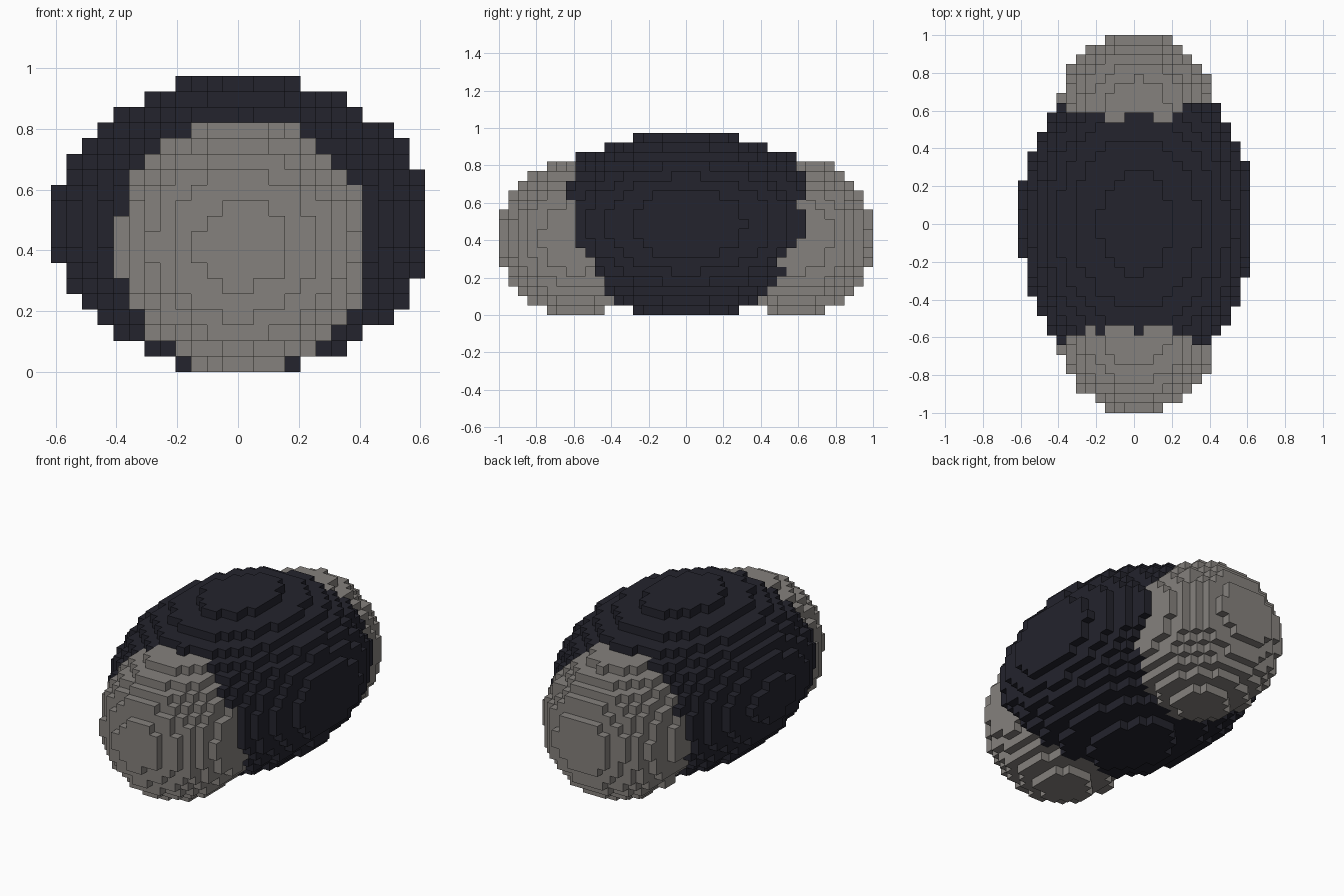
import bpy
import bmesh
from mathutils import Vector

CELL = 2 / 39

if "Cube" in bpy.data.objects:
    bpy.data.objects.remove(bpy.data.objects["Cube"], do_unlink=True)


def make_material(name, rgb):
    mat = bpy.data.materials.new(name)
    mat.use_nodes = True
    mat.diffuse_color = (*rgb, 1)
    mat.node_tree.nodes["Principled BSDF"].inputs["Base Color"].default_value = (*rgb, 1)
    return mat


dark = make_material("dark navy", (0.017, 0.017, 0.026))
gray = make_material("warm gray", (0.235, 0.22, 0.205))


def ellipsoid_cells(centre, radii):
    """Block indices whose centres lie inside an ellipsoid (block units)."""
    cells = set()
    for i in range(-14, 14):
        for j in range(-20, 21):
            for k in range(20):
                # Blocks are centred on y but straddle the x = 0 plane
                point = (i + 0.5, j, k + 0.5)
                if sum(((p - c) / r) ** 2 for p, c, r in zip(point, centre, radii)) <= 1:
                    cells.add((i, j, k))
    return cells


def build_blocks(name, cells, solid, mat):
    """Mesh only the block sides that face open air."""
    bm = bmesh.new()
    corners = {}

    def corner(p):
        key = tuple(round(2 * v) for v in p)
        if key not in corners:
            corners[key] = bm.verts.new(p * CELL)
        return corners[key]

    for cell in sorted(cells):
        middle = Vector((cell[0] + 0.5, cell[1], cell[2] + 0.5))
        for axis in range(3):
            for sign in (-1, 1):
                beside = list(cell)
                beside[axis] += sign
                if tuple(beside) in solid:
                    continue
                n, u = Vector(), Vector()
                n[axis] = sign / 2
                u[(axis + 1) % 3] = 0.5
                v = n.cross(u) * 2
                ring = (-u - v, u - v, u + v, v - u)
                bm.faces.new([corner(middle + n + r) for r in ring])
    mesh = bpy.data.meshes.new(name)
    bm.to_mesh(mesh)
    bm.free()
    mesh.materials.append(mat)
    obj = bpy.data.objects.new(name, mesh)
    bpy.context.collection.objects.link(obj)


# Long central body and a round lobe at each end
body = ellipsoid_cells((0.25, 0.1, 9.5), (12.1, 16.48, 9.5))
lobe_radius = 66.1 ** 0.5
front, back = (
    ellipsoid_cells((0.26, side * 11.5 + 0.1, 8.12), [lobe_radius] * 3) for side in (-1, 1)
)
solid = body | front | back

# Lobes take over the blocks they share with the body
build_blocks("body", body - front - back, solid, dark)
build_blocks("front_lobe", front, solid, gray)
build_blocks("back_lobe", back - front, solid, gray)
